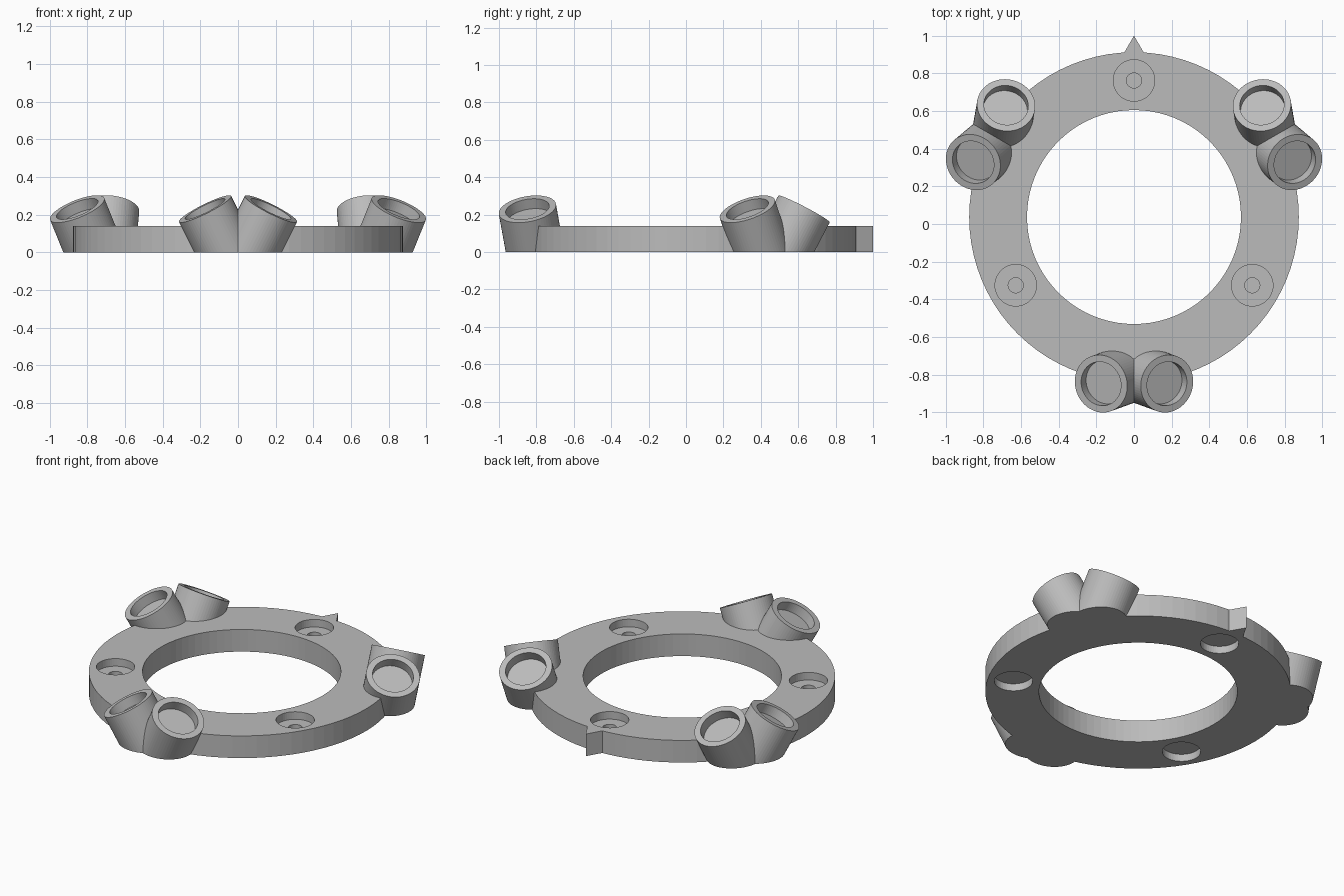
import bpy, bmesh, math
from mathutils import Vector, Matrix

default = bpy.data.objects.get("Cube")
if default:
    bpy.data.objects.remove(default, do_unlink=True)

CENTRE = Vector((0, 0.037, 0))
HEIGHT = 0.14
TILT = Vector((0.44, -0.16, 0.883)).normalized()
RIM = Vector((0.175, -0.885, 0.23))      # rim centre, relative to the ring centre

grey = bpy.data.materials.new("light_grey")
grey.use_nodes = True
colour = (0.5, 0.5, 0.5, 1)
grey.diffuse_color = colour
grey.node_tree.nodes["Principled BSDF"].inputs["Base Color"].default_value = colour


def make_object(name, bm):
    bmesh.ops.recalc_face_normals(bm, faces=bm.faces)
    mesh = bpy.data.meshes.new(name)
    bm.to_mesh(mesh)
    bm.free()
    mesh.materials.append(grey)
    obj = bpy.data.objects.new(name, mesh)
    bpy.context.collection.objects.link(obj)
    return obj


def cylinder(name, radius, start, end, sides=64):
    start, end = Vector(start), Vector(end)
    axis = end - start
    bm = bmesh.new()
    turn = axis.to_track_quat('Z', 'Y').to_matrix().to_4x4()
    bmesh.ops.create_cone(bm, cap_ends=True, segments=sides, radius1=radius,
                          radius2=radius, depth=axis.length,
                          matrix=Matrix.Translation((start + end) / 2) @ turn)
    return make_object(name, bm)


def upright(name, radius, spot, low, high, sides=64):
    return cylinder(name, radius, (spot.x, spot.y, low), (spot.x, spot.y, high), sides)


def combine(target, tool, operation):
    tool.hide_render = True
    mod = target.modifiers.new(operation.lower(), 'BOOLEAN')
    mod.operation = operation
    mod.solver = 'EXACT'
    mod.object = tool
    bpy.context.view_layer.objects.active = target
    bpy.ops.object.modifier_apply(modifier=mod.name)
    bpy.data.objects.remove(tool, do_unlink=True)


# Flat ring body
ring = upright("mounting_ring", 0.875, CENTRE, 0, HEIGHT, 80)

# Pointer on the back edge
bm = bmesh.new()
outline = [(-0.075, 0.87), (0.075, 0.87), (0, 1.0)]
face = bm.faces.new([bm.verts.new((x, y, 0)) for x, y in outline])
top = bmesh.ops.extrude_face_region(bm, geom=[face])
bmesh.ops.translate(bm, vec=(0, 0, HEIGHT),
                    verts=[v for v in top["geom"] if isinstance(v, bmesh.types.BMVert)])
combine(ring, make_object("pointer", bm), 'UNION')

# Three pairs of slanted sockets, trimmed level with the base
sockets = []
for turn in range(3):
    spin = Matrix.Rotation(math.radians(120 * turn), 3, 'Z')
    for side in (1, -1):
        flip = Matrix.Diagonal((side, 1, 1))
        axis = spin @ flip @ TILT
        rim = CENTRE + spin @ flip @ RIM
        sockets.append((rim, axis))
        combine(ring, cylinder("socket", 0.155, rim - axis * 0.45, rim), 'UNION')

bm = bmesh.new()
bmesh.ops.create_cube(bm, size=4, matrix=Matrix.Translation((0, 0, -2)))
combine(ring, make_object("base_trim", bm), 'DIFFERENCE')

# Shallow cup in the end of each socket
for rim, axis in sockets:
    combine(ring, cylinder("cup", 0.118, rim - axis * 0.06, rim + axis * 0.05), 'DIFFERENCE')

# Central opening
combine(ring, upright("opening", 0.568, CENTRE, -0.1, 0.3, 80), 'DIFFERENCE')

# Screw recesses: wide pocket above, blind pilot hole, wide pocket below
for turn in range(3):
    spot = CENTRE + Matrix.Rotation(math.radians(120 * turn), 3, 'Z') @ Vector((0, 0.725, 0))
    for radius, low, high in ((0.11, 0.092, 0.2), (0.04, 0.055, 0.12), (0.11, -0.1, 0.046)):
        combine(ring, upright("recess", radius, spot, low, high, 48), 'DIFFERENCE')

ring.hide_render = False
